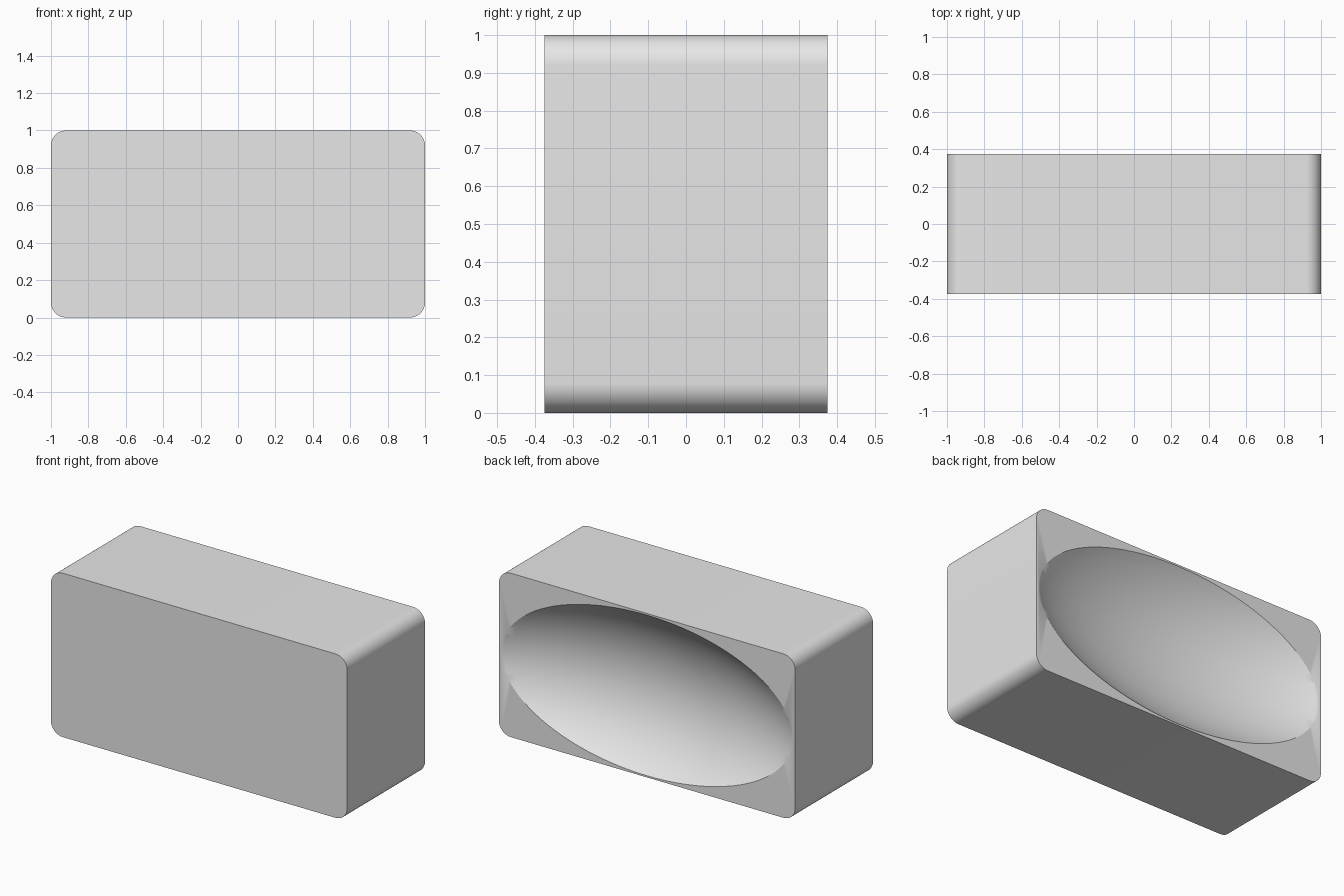
import bpy, bmesh
from math import sin, cos, pi, radians

cube = bpy.data.objects.get("Cube")
if cube:
    bpy.data.objects.remove(cube, do_unlink=True)

W, D, H, R = 1.0, 0.375, 1.0, 0.08    # half width, half depth, height, corner radius
RIM_X, RIM_Z, SLOPE = 0.985, 0.49, radians(46)

grey = bpy.data.materials.new("plain grey")
grey.use_nodes = True
colour = (0.8, 0.8, 0.8, 1)
grey.diffuse_color = colour
grey.node_tree.nodes["Principled BSDF"].inputs["Base Color"].default_value = colour


def make_object(name, bm):
    mesh = bpy.data.meshes.new(name)
    bmesh.ops.recalc_face_normals(bm, faces=bm.faces)
    bm.to_mesh(mesh)
    bm.free()
    mesh.materials.append(grey)
    obj = bpy.data.objects.new(name, mesh)
    bpy.context.collection.objects.link(obj)
    return obj


# Rounded block: rounded rectangle extruded from front to back
bm = bmesh.new()
points = []
steps = 12
for i, (sx, sz) in enumerate([(1, 1), (-1, 1), (-1, -1), (1, -1)]):
    for k in range(steps + 1):
        a = (i + k / steps) * pi / 2
        points.append((sx * (W - R) + R * cos(a), -D, H / 2 + sz * (H / 2 - R) + R * sin(a)))
front = bm.faces.new([bm.verts.new(p) for p in points])
back = bmesh.ops.extrude_face_region(bm, geom=[front])["geom"]
bmesh.ops.translate(bm, vec=(0, 2 * D, 0), verts=[v for v in back if isinstance(v, bmesh.types.BMVert)])
block = make_object("hollowed_block", bm)

# Stretched sphere that scoops the shallow oval bowl out of the back
radius = RIM_Z / sin(SLOPE)
bm = bmesh.new()
bmesh.ops.create_uvsphere(bm, u_segments=128, v_segments=96, radius=radius)
bmesh.ops.scale(bm, vec=(RIM_X / RIM_Z, 1, 1), verts=bm.verts)
bmesh.ops.translate(bm, vec=(0, D + radius * cos(SLOPE), H / 2), verts=bm.verts)
cutter = make_object("bowl_cutter", bm)
cutter.hide_render = True

# Cut the bowl, then smooth everything except the crisp edges
scoop = block.modifiers.new("scoop", 'BOOLEAN')
scoop.operation = 'DIFFERENCE'
scoop.solver = 'EXACT'
scoop.object = cutter
bpy.ops.object.select_all(action='DESELECT')
block.select_set(True)
bpy.context.view_layer.objects.active = block
bpy.ops.object.modifier_apply(modifier=scoop.name)
bpy.data.objects.remove(cutter, do_unlink=True)
bpy.ops.object.shade_smooth_by_angle(angle=radians(30))
